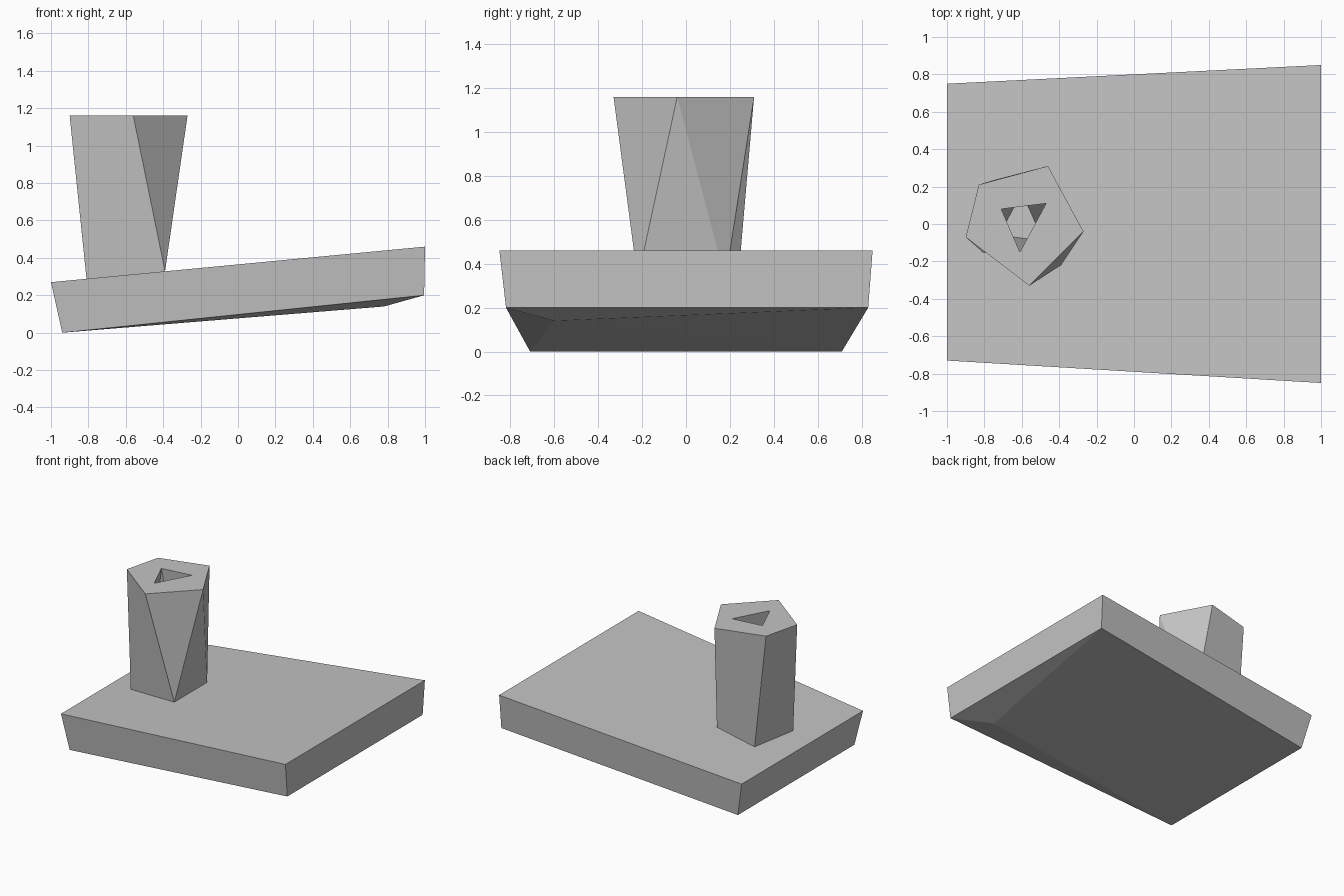
import bpy
import bmesh

if "Cube" in bpy.data.objects:
    bpy.data.objects.remove(bpy.data.objects["Cube"], do_unlink=True)

grey = bpy.data.materials.new("light grey")
grey.use_nodes = True
colour = (0.55, 0.55, 0.55, 1)
grey.diffuse_color = colour
grey.node_tree.nodes["Principled BSDF"].inputs["Base Color"].default_value = colour


def deck_height(x):
    """Height of the sloping top of the slab."""
    return 0.27 + 0.095 * (x + 1)


def add_verts(bm, points):
    return [bm.verts.new(p) for p in points]


def finish(bm, name):
    bmesh.ops.recalc_face_normals(bm, faces=bm.faces[:])
    mesh = bpy.data.meshes.new(name)
    bm.to_mesh(mesh)
    bm.free()
    mesh.materials.append(grey)
    obj = bpy.data.objects.new(name, mesh)
    bpy.context.collection.objects.link(obj)
    return obj


# Sloping base slab, with one slightly sagging point underneath
bm = bmesh.new()
top = add_verts(bm, [(x, y, deck_height(x)) for x, y in
                     ((-1, -0.73), (1, -0.85), (1, 0.85), (-1, 0.75))])
low = add_verts(bm, [(-0.94, -0.71, 0), (0.995, -0.82, 0.2),
                     (0.995, 0.83, 0.2), (-0.94, 0.71, 0)])
sag = bm.verts.new((0.78, -0.6, 0.14))
bm.faces.new(top)
for i in range(4):
    j = (i + 1) % 4
    bm.faces.new((top[i], top[j], low[j], low[i]))
    bm.faces.new((low[j], low[i], sag))
finish(bm, "base_slab")

# Five-sided post top narrowing to a four-sided foot
bm = bmesh.new()
left, front, right, back, rear_left = rim = add_verts(
    bm, [(x, y, 1.16) for x, y in
         ((-0.90, -0.07), (-0.56, -0.33), (-0.27, -0.04),
          (-0.46, 0.31), (-0.83, 0.21))])
foot_l, foot_f, foot_r, foot_b = foot = add_verts(
    bm, [(x, y, deck_height(x)) for x, y in
         ((-0.81, -0.15), (-0.39, -0.22), (-0.39, 0.18), (-0.75, 0.235))])
for face in ((left, front, foot_f, foot_l), (front, right, foot_f),
             (right, foot_r, foot_f), (right, back, foot_r),
             (back, rear_left, foot_b, foot_r),
             (rear_left, left, foot_l, foot_b)):
    bm.faces.new(face)

# Twisted triangular hole down the middle
mouth = add_verts(bm, [(x, y, 1.16) for x, y in
                       ((-0.71, 0.08), (-0.61, -0.15), (-0.47, 0.11))])
floor = add_verts(bm, [(x, y, deck_height(x)) for x, y in
                       ((-0.72, -0.06), (-0.485, -0.09), (-0.60, 0.17))])
for i in range(3):
    j = (i + 1) % 3
    bm.faces.new((mouth[i], mouth[j], floor[i]))
    bm.faces.new((mouth[j], floor[j], floor[i]))

# Flat ring across the top and bottom, around the hole
for loops in ((rim, mouth), (foot, floor)):
    edges = [bm.edges.get((ring[i - 1], ring[i]))
             for ring in loops for i in range(len(ring))]
    bmesh.ops.triangle_fill(bm, edges=edges, use_beauty=True)
finish(bm, "hollow_post")
